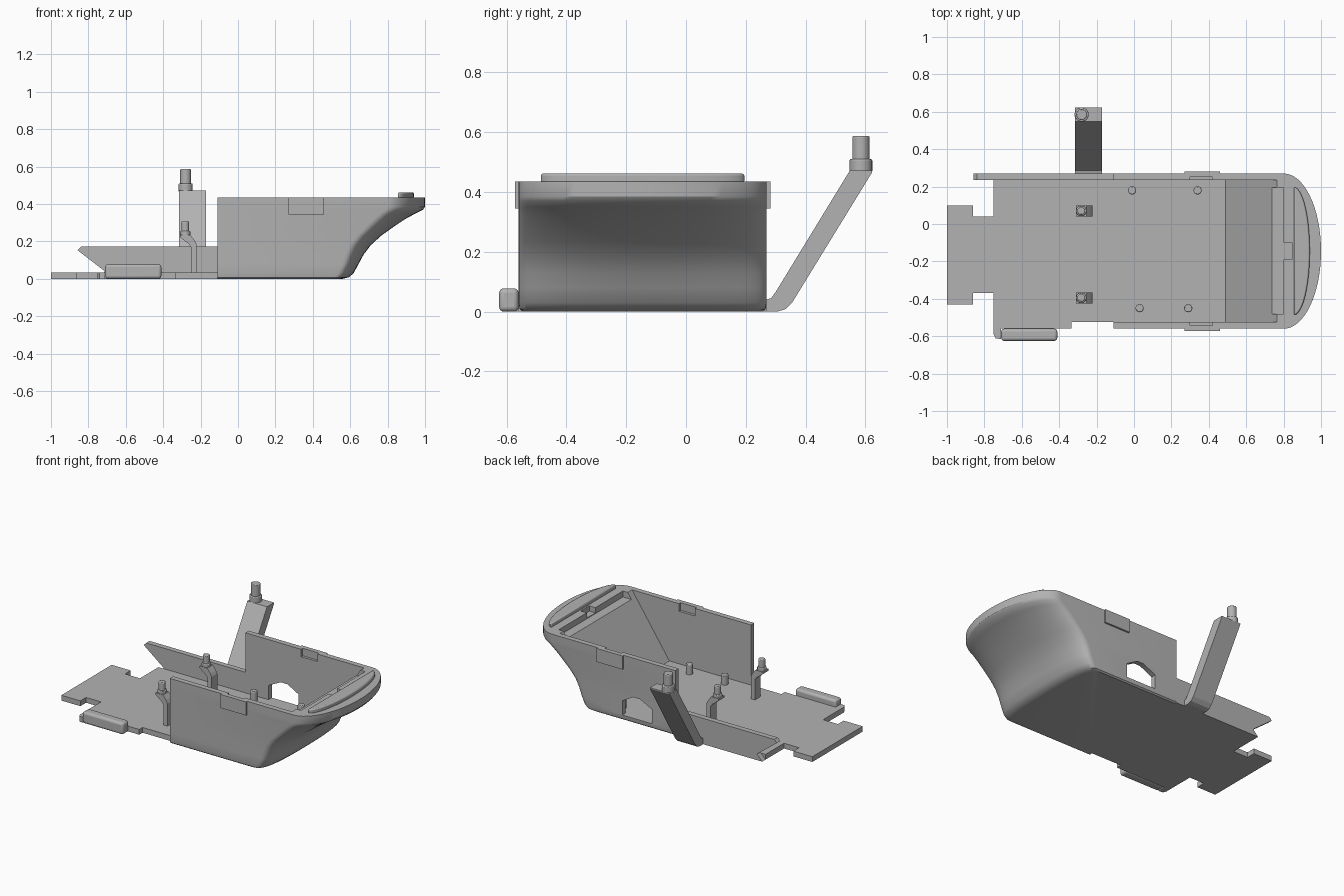
import bpy, bmesh, math
from mathutils import Vector

if "Cube" in bpy.data.objects:
    bpy.data.objects.remove(bpy.data.objects["Cube"])

grey = bpy.data.materials.new("plain grey")
grey.use_nodes = True
grey.diffuse_color = (0.45, 0.45, 0.45, 1)
grey.node_tree.nodes["Principled BSDF"].inputs["Base Color"].default_value = (0.45, 0.45, 0.45, 1)

FRONT, BACK, THICK, TOP = -0.56, 0.27, 0.035, 0.435
MID, HALF = (FRONT + BACK) / 2, (BACK - FRONT) / 2


def finish(bm, name):
    bmesh.ops.recalc_face_normals(bm, faces=bm.faces)
    mesh = bpy.data.meshes.new(name)
    bm.to_mesh(mesh)
    bm.free()
    mesh.materials.append(grey)
    ob = bpy.data.objects.new(name, mesh)
    bpy.context.collection.objects.link(ob)
    return ob


def prism(name, pts, axis, lo, hi):
    """Extrude a flat profile along an axis from lo to hi."""
    place = {"x": lambda a, b, t: (t, a, b),
             "y": lambda a, b, t: (a, t, b),
             "z": lambda a, b, t: (a, b, t)}[axis]
    bm = bmesh.new()
    ends = [[bm.verts.new(place(a, b, t)) for a, b in pts] for t in (lo, hi)]
    for ring in ends:
        bm.faces.new(ring)
    for i in range(len(pts)):
        j = (i + 1) % len(pts)
        bm.faces.new((ends[0][i], ends[0][j], ends[1][j], ends[1][i]))
    return finish(bm, name)


def box(name, x0, x1, y0, y1, z0, z1):
    return prism(name, [(x0, y0), (x1, y0), (x1, y1), (x0, y1)], "z", z0, z1)


def peg(name, x, y, z0, z1, r):
    bm = bmesh.new()
    bmesh.ops.create_cone(bm, cap_ends=True, segments=24, radius1=r, radius2=r, depth=z1 - z0)
    bmesh.ops.translate(bm, verts=bm.verts, vec=Vector((x, y, (z0 + z1) / 2)))
    ob = finish(bm, name)
    bevel(ob, 0.005, 2)
    smooth(ob)


def bevel(ob, width, segments):
    mod = ob.modifiers.new("rounded edges", "BEVEL")
    mod.width, mod.segments = width, segments


def smooth(ob):
    bpy.ops.object.select_all(action="DESELECT")
    ob.select_set(True)
    bpy.context.view_layer.objects.active = ob
    bpy.ops.object.shade_smooth_by_angle(angle=math.radians(32))


def cut(ob, cutter):
    mod = ob.modifiers.new("cut", "BOOLEAN")
    mod.operation, mod.solver, mod.object = "DIFFERENCE", "EXACT", cutter
    bpy.context.view_layer.objects.active = ob
    bpy.ops.object.modifier_apply(modifier=mod.name)
    bpy.data.objects.remove(cutter)


# Hull: stacked outlines with a rounded nose (height, nose x, nose depth, side inset)
levels = [(0, 0.56, 0.07, 0.014), (0.008, 0.593, 0.08, 0.004), (0.03, 0.618, 0.085, 0),
          (0.08, 0.645, 0.09, 0), (0.13, 0.672, 0.1, 0), (0.18, 0.71, 0.115, 0),
          (0.23, 0.765, 0.13, 0), (0.28, 0.835, 0.15, 0), (0.32, 0.895, 0.17, 0),
          (0.35, 0.95, 0.19, 0), (0.37, 0.99, 0.2, 0), (0.385, 1, 0.2, 0), (TOP, 1, 0.2, 0)]
bm = bmesh.new()
rings = []
STEPS = 32
for z, nose, depth, inset in levels:
    half = HALF - inset
    power = 0.72 + 0.28 * min(1, z / 0.37)
    ring = [(-0.11, MID - half)]
    for i in range(STEPS + 1):
        t = math.pi * (i / STEPS - 0.5)
        c, s = max(0, math.cos(t)) ** power, math.copysign(abs(math.sin(t)) ** power, t)
        ring.append((nose - depth + depth * c, MID + half * s))
    ring.append((-0.11, MID + half))
    rings.append([bm.verts.new((x, y, z)) for x, y in ring])
for low, high in zip(rings, rings[1:]):
    for i in range(len(low)):
        j = (i + 1) % len(low)
        bm.faces.new((low[i], low[j], high[j], high[i]))
bm.faces.new(rings[0])
bm.faces.new(rings[-1])
hull = finish(bm, "hull")

# Hollow with an inner ramp, then the rim recesses and the side opening
inner_front, inner_back = FRONT + THICK, BACK - THICK
cut(hull, prism("hollow", [(-0.3, THICK), (0.49, THICK), (0.765, TOP), (0.765, 0.6), (-0.3, 0.6)],
                "y", inner_front, inner_back))
cut(hull, box("rim_recess", 0.7, 0.8, -0.48, 0.195, 0.395, 0.6))
cut(hull, box("latch_recess", 0.75, 0.845, -0.19, -0.1, 0.4, 0.6))
cut(hull, prism("side_opening", [(0.06, THICK), (0.28, THICK), (0.28, 0.13), (0.2, 0.175),
                                 (0.15, 0.175), (0.06, 0.13)], "y", 0.2, 0.3))
for y0, y1 in ((FRONT + 0.018, inner_front + 0.01), (inner_back - 0.01, BACK - 0.018)):
    cut(hull, box("rim_notch", 0.3, 0.42, y0, y1, 0.385, 0.6))
smooth(hull)

# Thin catches on the outside of both walls
for side, y0, y1 in (("right", FRONT - 0.012, FRONT + 0.005), ("left", BACK - 0.005, BACK + 0.012)):
    box(side + "_wall_catch", 0.27, 0.46, y0, y1, 0.345, TOP)

# Raised crescent on the nose
arc = []
for i in range(25):
    t = math.pi * (i / 24 - 0.5)
    arc.append((0.855 + 0.085 * math.cos(t), MID + 0.342 * math.sin(t)))
crescent = prism("nose_crescent", arc, "z", TOP - 0.005, 0.462)
bevel(crescent, 0.008, 2)
smooth(crescent)

# Open floor with its end tongue
prism("floor", [(-1, -0.43), (-0.86, -0.43), (-0.86, -0.37), (-0.75, -0.37), (-0.75, -0.59),
                (-0.74, -0.612), (-0.71, -0.615), (-0.71, FRONT), (-0.335, FRONT),
                (-0.335, inner_front), (-0.11, inner_front), (-0.11, inner_back),
                (-0.75, inner_back), (-0.75, 0.04), (-0.86, 0.04), (-0.86, 0.1), (-1, 0.1)],
      "z", 0, THICK)

# Low side wall with a pointed end
prism("low_wall", [(-0.75, 0), (-0.105, 0), (-0.105, 0.172), (-0.84, 0.172), (-0.858, 0.153),
                   (-0.712, 0.04)], "y", inner_back, BACK)

# Rounded lip on the floor edge
lip = box("edge_lip", -0.71, -0.41, -0.625, FRONT, 0, 0.078)
bevel(lip, 0.016, 4)
smooth(lip)

# Outrigger arm and its stepped peg
arm = prism("outrigger_arm", [(0.25, 0), (0.305, 0), (0.332, 0.008), (0.355, 0.03), (0.622, 0.465),
                              (0.622, 0.472), (0.548, 0.472), (0.3, 0.066), (0.285, 0.045),
                              (0.25, THICK)], "x", -0.315, -0.17)
peg("arm_collar", -0.28, 0.585, 0.465, 0.51, 0.038)
peg("arm_peg", -0.28, 0.585, 0.5, 0.587, 0.029)

# Cranked posts with pegs
for name, y in (("left", 0.07), ("right", -0.395)):
    prism(name + "_post", [(-0.252, 0.03), (-0.222, 0.03), (-0.222, 0.185), (-0.232, 0.205),
                           (-0.255, 0.235), (-0.31, 0.235), (-0.31, 0.222), (-0.262, 0.185),
                           (-0.252, 0.17)], "y", y - 0.03, y + 0.03)
    peg(name + "_post_collar", -0.282, y, 0.228, 0.255, 0.028)
    peg(name + "_post_peg", -0.282, y, 0.25, 0.307, 0.021)

# Locating pins on the floor
for i, (x, y) in enumerate(((-0.01, 0.18), (0.34, 0.18), (0.03, -0.45), (0.29, -0.45))):
    peg("floor_pin_%d" % (i + 1), x, y, 0.03, 0.1, 0.022)
